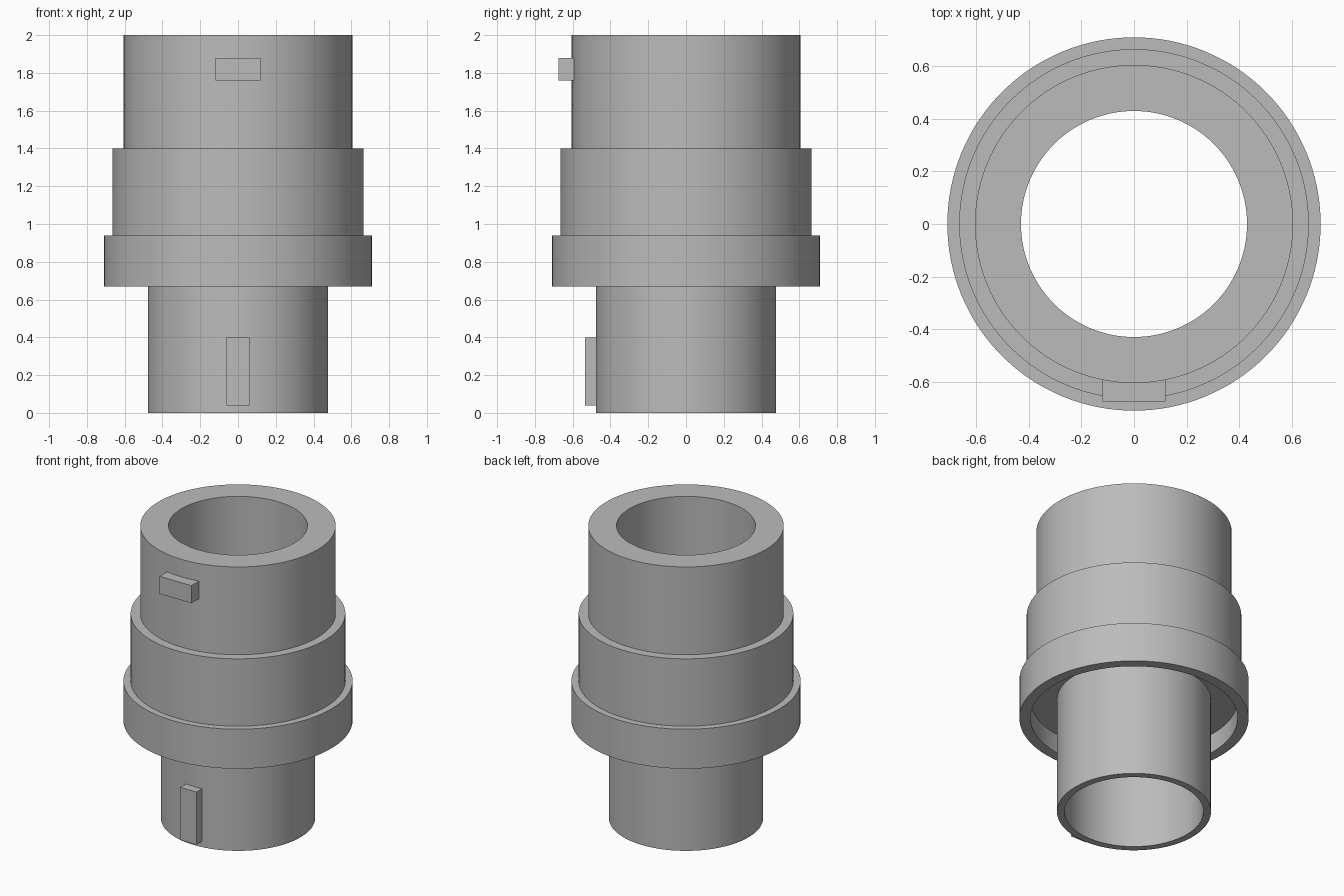
import bpy, bmesh, math
from mathutils import Matrix, Vector

cube = bpy.data.objects.get("Cube")
if cube:
    bpy.data.objects.remove(cube, do_unlink=True)

grey = bpy.data.materials.new("plain grey")
grey.use_nodes = True
colour = (0.5, 0.5, 0.5, 1)
grey.diffuse_color = colour
grey.node_tree.nodes["Principled BSDF"].inputs["Base Color"].default_value = colour


def finish(name, bm):
    bmesh.ops.recalc_face_normals(bm, faces=bm.faces)
    mesh = bpy.data.meshes.new(name)
    bm.to_mesh(mesh)
    bm.free()
    mesh.materials.append(grey)
    obj = bpy.data.objects.new(name, mesh)
    bpy.context.collection.objects.link(obj)
    return obj


def lathe(name, profile, steps=128):
    """Spin a closed (radius, height) profile around the z axis."""
    bm = bmesh.new()
    verts = [bm.verts.new((0, -r, z)) for r, z in profile]
    edges = [bm.edges.new((verts[i - 1], verts[i])) for i in range(len(verts))]
    bmesh.ops.spin(bm, geom=verts + edges, cent=(0, 0, 0), axis=(0, 0, 1),
                   angle=math.tau, steps=steps, use_merge=True)
    bmesh.ops.remove_doubles(bm, verts=bm.verts, dist=0.0001)
    obj = finish(name, bm)
    bpy.ops.object.select_all(action="DESELECT")
    obj.select_set(True)
    bpy.context.view_layer.objects.active = obj
    bpy.ops.object.shade_smooth_by_angle(angle=math.radians(30))


def key(name, width, y_front, y_back, z_low, z_high):
    """Rectangular locating key on the front wall."""
    bm = bmesh.new()
    size = Vector((width, y_back - y_front, z_high - z_low))
    centre = Vector((0, (y_front + y_back) / 2, (z_low + z_high) / 2))
    placement = Matrix.Translation(centre) @ Matrix.Diagonal(size).to_4x4()
    bmesh.ops.create_cube(bm, size=1, matrix=placement)
    finish(name, bm)


# Stepped sleeve: spigot, recessed collar, middle band, top barrel, bore
BORE, SPIGOT, RECESS, COLLAR, BAND, BARREL = 0.43, 0.477, 0.642, 0.71, 0.665, 0.605
COLLAR_LOW, RECESS_TOP, COLLAR_TOP, BAND_TOP = 0.67, 0.80, 0.94, 1.40
lathe("stepped_sleeve", [
    (BORE, 0), (SPIGOT, 0), (SPIGOT, RECESS_TOP), (RECESS, RECESS_TOP),
    (RECESS, COLLAR_LOW), (COLLAR, COLLAR_LOW), (COLLAR, COLLAR_TOP),
    (BAND, COLLAR_TOP), (BAND, BAND_TOP), (BARREL, BAND_TOP),
    (BARREL, 2), (BORE, 2)])

# Locating keys
key("upper_key", 0.24, -0.675, -0.58, 1.76, 1.88)
key("lower_key", 0.12, -0.535, -0.46, 0.04, 0.40)
